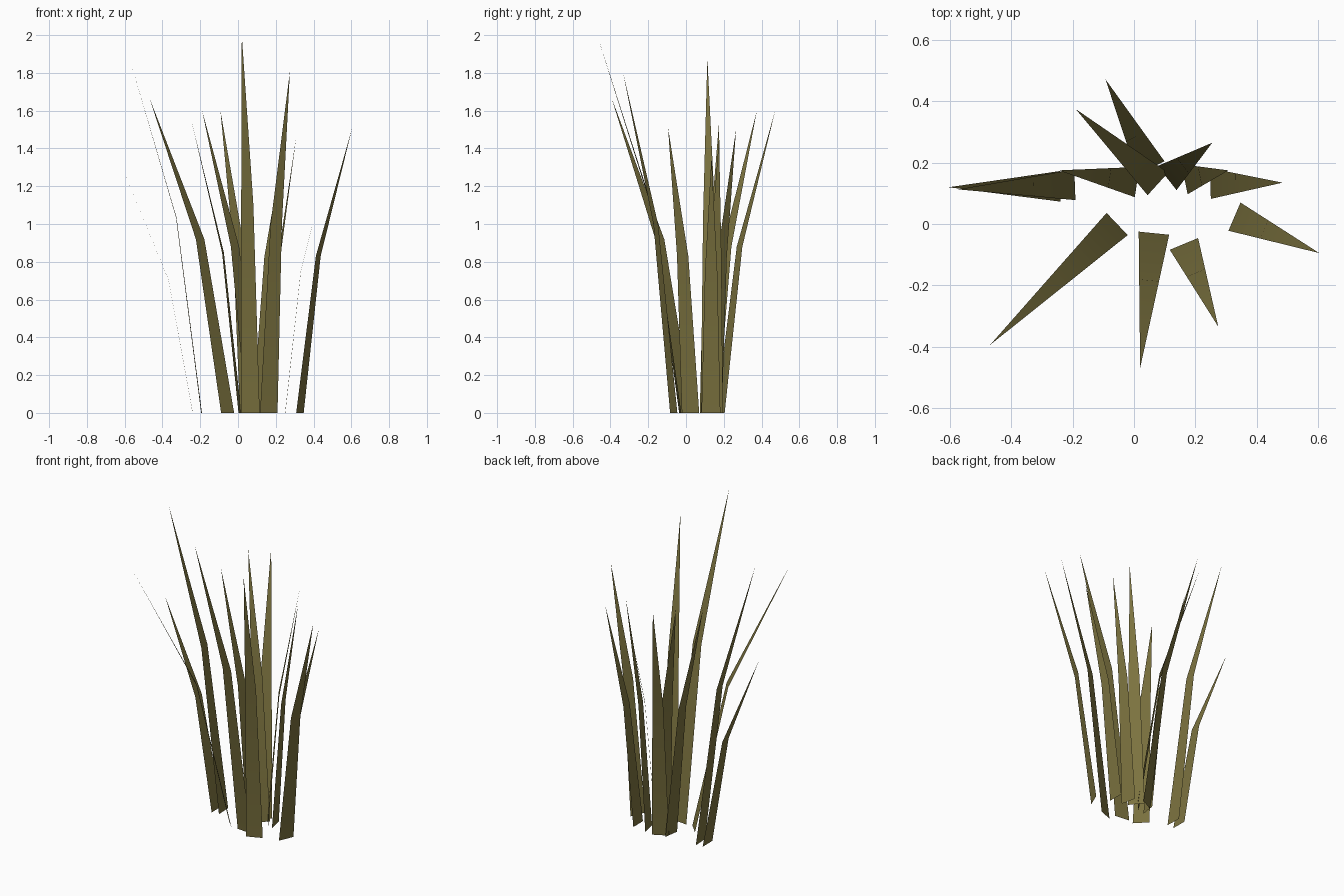
import bpy
import bmesh
from mathutils import Vector

cube = bpy.data.objects.get("Cube")
if cube:
    bpy.data.objects.remove(cube, do_unlink=True)

# Olive leaf material
leaf = bpy.data.materials.new("olive_leaf")
leaf.use_nodes = True
olive = (0.2, 0.17, 0.05, 1)
leaf.diffuse_color = olive
shader = leaf.node_tree.nodes["Principled BSDF"]
shader.inputs["Base Color"].default_value = olive
shader.inputs["Roughness"].default_value = 0.9

WIDTH = 0.1
BEND_HEIGHT = 0.55   # share of the height where the blade bends
BEND_REACH = 0.35    # share of the outward lean reached at the bend


def add_blade(name, base, tip, height):
    """Flat blade: a tapering quad up to the bend, then a triangle to the tip."""
    root = Vector((*base, 0))
    lean = Vector((*tip, 0)) - root
    side = Vector((-lean.y, lean.x, 0)).normalized() * WIDTH / 2
    bend = root + lean * BEND_REACH + Vector((0, 0, height * BEND_HEIGHT))
    bend_side = side * (1 - BEND_REACH)
    top = root + lean + Vector((0, 0, height))

    bm = bmesh.new()
    a, b, c, d, e = [bm.verts.new(p) for p in (
        root - side, root + side, bend + bend_side, bend - bend_side, top)]
    for corners in ((b, a, d, c), (c, d, e)):
        face = bm.faces.new(corners)
        face.normal_update()
        if face.normal.z < 0:
            face.normal_flip()
        face.smooth = True
    mesh = bpy.data.meshes.new(name)
    bm.to_mesh(mesh)
    bm.free()
    mesh.materials.append(leaf)
    obj = bpy.data.objects.new(name, mesh)
    bpy.context.collection.objects.link(obj)


# Each blade: base centre, tip position seen from above, height
blades = [
    ((-0.055, 0.0), (-0.47, -0.395), 1.67),
    ((0.065, -0.03), (0.02, -0.47), 2.0),
    ((0.163, -0.065), (0.275, -0.335), 1.81),
    ((0.328, 0.024), (0.605, -0.095), 1.51),
    ((0.25, 0.132), (0.485, 0.135), 1.36),
    ((0.165, 0.146), (0.308, 0.175), 1.46),
    ((0.108, 0.15), (0.255, 0.265), 1.5),
    ((0.055, 0.182), (-0.093, 0.472), 1.6),
    ((0.078, 0.131), (-0.19, 0.375), 1.6),
    ((0.01, 0.137), (-0.245, 0.175), 1.54),
    ((-0.193, 0.128), (-0.575, 0.113), 1.88),
    ((-0.24, 0.123), (-0.605, 0.12), 1.28),
]
for number, (base, tip, height) in enumerate(blades, 1):
    add_blade(f"grass_blade_{number}", base, tip, height)
